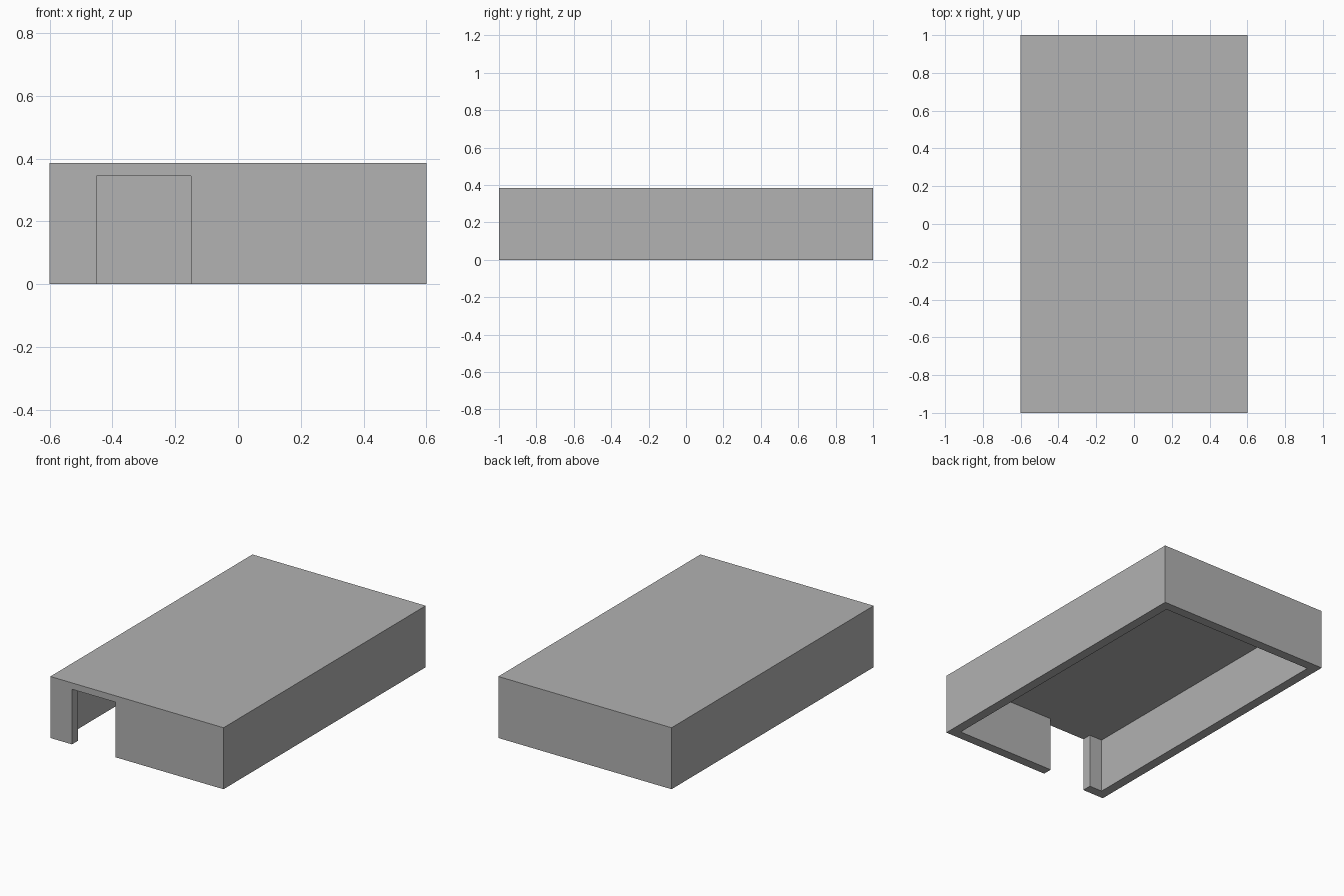
import bpy
import bmesh

WIDTH, LENGTH, HEIGHT = 1.2, 2.0, 0.385
WALL, CEILING = 0.06, 0.345
DOOR_LEFT, DOOR_RIGHT = -0.45, -0.15

cube = bpy.data.objects.get("Cube")
if cube:
    bpy.data.objects.remove(cube, do_unlink=True)

grey = bpy.data.materials.new("plain_grey")
grey.use_nodes = True
colour = (0.445, 0.445, 0.445, 1)
grey.diffuse_color = colour
grey.node_tree.nodes["Principled BSDF"].inputs["Base Color"].default_value = colour


def prism(name, outline, bottom, top):
    """Extrude a floor plan outline upward into a solid."""
    bm = bmesh.new()
    face = bm.faces.new([bm.verts.new((x, y, bottom)) for x, y in outline])
    result = bmesh.ops.extrude_face_region(bm, geom=[face])
    raised = [v for v in result["geom"] if isinstance(v, bmesh.types.BMVert)]
    bmesh.ops.translate(bm, verts=raised, vec=(0, 0, top - bottom))
    bmesh.ops.recalc_face_normals(bm, faces=bm.faces)
    mesh = bpy.data.meshes.new(name)
    bm.to_mesh(mesh)
    bm.free()
    mesh.materials.append(grey)
    obj = bpy.data.objects.new(name, mesh)
    bpy.context.collection.objects.link(obj)
    return obj


# Outer block
x, y = WIDTH / 2, LENGTH / 2
shell = prism("open_bottom_shell", [(-x, -y), (x, -y), (x, y), (-x, y)], 0, HEIGHT)

# Room and doorway, cut together so they share one flat ceiling
ix, iy = x - WALL, y - WALL
outside = -y - 0.1
hollow = prism("hollow_cutter", [
    (-ix, -iy), (DOOR_LEFT, -iy), (DOOR_LEFT, outside), (DOOR_RIGHT, outside),
    (DOOR_RIGHT, -iy), (ix, -iy), (ix, iy), (-ix, iy)], -0.1, CEILING)
hollow.hide_render = True

cut = shell.modifiers.new("hollow_and_doorway", "BOOLEAN")
cut.operation = "DIFFERENCE"
cut.solver = "EXACT"
cut.object = hollow
bpy.context.view_layer.objects.active = shell
bpy.ops.object.modifier_apply(modifier=cut.name)
bpy.data.objects.remove(hollow, do_unlink=True)
